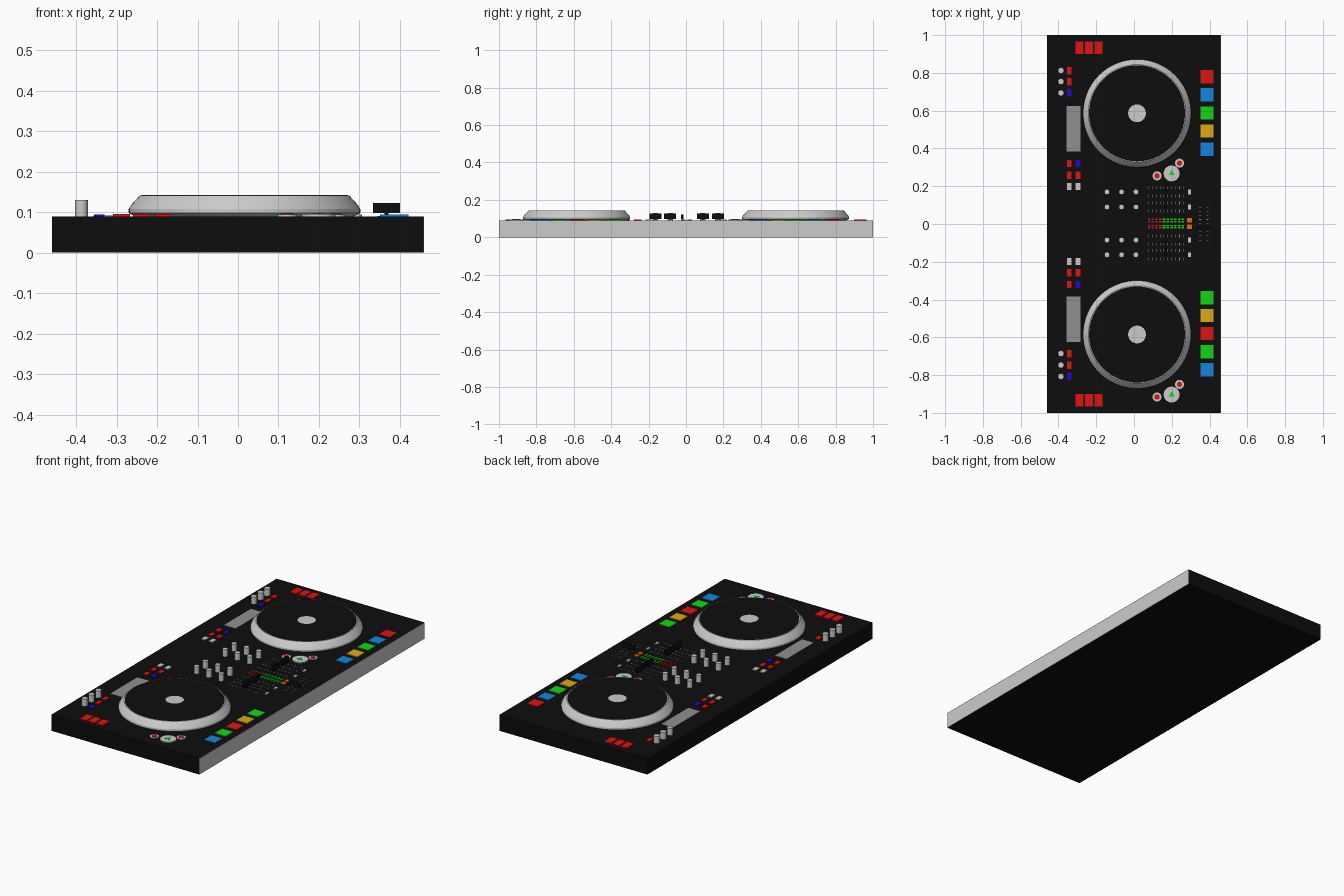
import bpy, bmesh, math
from mathutils import Matrix

if "Cube" in bpy.data.objects:
    bpy.data.objects.remove(bpy.data.objects["Cube"])

TOP = 0.09  # height of the casing's upper face


def material(name, r, g, b):
    m = bpy.data.materials.new(name)
    m.diffuse_color = (r, g, b, 1)
    m.use_nodes = True
    m.node_tree.nodes["Principled BSDF"].inputs["Base Color"].default_value = m.diffuse_color
    return m


BLACK = material("black", 0.004, 0.004, 0.004)
RED = material("red", 0.72, 0.007, 0.007)
GREEN = material("green", 0.007, 0.68, 0.007)
BLUE = material("blue", 0.007, 0.24, 0.72)
INDIGO = material("indigo", 0.017, 0.002, 0.6)
YELLOW = material("yellow", 0.73, 0.4, 0.007)
ORANGE = material("orange", 0.75, 0.13, 0.007)
DARK_GREY = material("dark_grey", 0.28, 0.28, 0.28)


def finish(name, bm, mat=None, smooth=False):
    mesh = bpy.data.meshes.new(name)
    bm.to_mesh(mesh)
    bm.free()
    ob = bpy.data.objects.new(name, mesh)
    bpy.context.collection.objects.link(ob)
    if mat:
        mesh.materials.append(mat)
    if smooth:
        bpy.ops.object.select_all(action='DESELECT')
        ob.select_set(True)
        bpy.context.view_layer.objects.active = ob
        bpy.ops.object.shade_smooth_by_angle(angle=math.radians(30))
    return ob


def boxes(name, centres, size, z0, z1, mat=None):
    """One object holding equal boxes at the given x, y centres."""
    bm = bmesh.new()
    for x, y in centres:
        bmesh.ops.create_cube(bm, size=1, matrix=Matrix.Translation((x, y, (z0 + z1) / 2))
                              @ Matrix.Diagonal((size[0], size[1], z1 - z0, 1)))
    return finish(name, bm, mat)


def discs(name, centres, r, z0, z1, mat=None, sides=32, r_top=None):
    """One object holding equal upright cylinders."""
    bm = bmesh.new()
    for x, y in centres:
        bmesh.ops.create_cone(bm, cap_ends=True, segments=sides, radius1=r,
                              radius2=r if r_top is None else r_top, depth=z1 - z0,
                              matrix=Matrix.Translation((x, y, (z0 + z1) / 2)))
    return finish(name, bm, mat, smooth=sides > 8)


def lathe(name, profile, x, y, sides=96):
    bm = bmesh.new()
    verts = [bm.verts.new((r, 0, z)) for r, z in profile]
    edges = [bm.edges.new(p) for p in zip(verts, verts[1:])]
    bmesh.ops.spin(bm, geom=verts + edges, cent=(0, 0, 0), axis=(0, 0, 1),
                   angle=math.tau, steps=sides)
    bmesh.ops.remove_doubles(bm, verts=bm.verts, dist=1e-5)
    bmesh.ops.recalc_face_normals(bm, faces=bm.faces)
    bmesh.ops.translate(bm, verts=bm.verts, vec=(x, y, 0))
    return finish(name, bm, smooth=True)


# Casing with a grey panel along the +x edge
boxes("casing", [(-0.001, 0)], (0.918, 2), 0, TOP, BLACK)
boxes("edge_panel", [(0.459, 0)], (0.002, 2), 0, TOP - 0.0005)

# Two decks: the +y one, and the same layout moved towards -y
for side, dy in (("upper", 0), ("lower", -1.171)):
    # Jog wheel: bevelled rim, black plate and centre disc
    jx, jy = 0.016, 0.586 + dy
    lathe(side + "_jog_rim", [(0, TOP), (0.27, TOP), (0.28, 0.095), (0.286, 0.098),
                              (0.286, 0.108), (0.28, 0.118), (0.258, 0.142), (0, 0.142)], jx, jy)
    discs(side + "_jog_plate", [(jx, jy)], 0.254, 0.14, 0.1425, BLACK, 96)
    discs(side + "_jog_centre", [(jx, jy)], 0.047, 0.141, 0.1432, None, 48)

    # Play button with a triangle, and two ringed cue buttons
    discs(side + "_play_button", [(0.199, 0.268 + dy)], 0.042, TOP, 0.096, None, 48)
    discs(side + "_play_triangle", [(0.199, 0.268 + dy)], 0.018, 0.095, 0.0975, GREEN, 3)
    cues = [(0.122, 0.255 + dy), (0.241, 0.322 + dy)]
    discs(side + "_cue_rings", cues, 0.024, TOP, 0.095)
    discs(side + "_cue_buttons", cues, 0.014, 0.094, 0.0965, RED)

    # Effect knobs with a button beside each
    rows = (0.812, 0.754, 0.694) if side == "upper" else (-0.686, -0.747, -0.807)
    discs(side + "_effect_knobs", [(-0.387, y) for y in rows], 0.016, TOP, 0.13)
    boxes(side + "_effect_buttons", [(-0.343, y) for y in rows[:2]], (0.026, 0.04), TOP, 0.095, RED)
    boxes(side + "_effect_select", [(-0.343, rows[2])], (0.026, 0.04), TOP, 0.095, INDIGO)

# Performance pads
pads = {
    RED: (0.78, -0.58), BLUE: (0.684, 0.396, -0.772),
    GREEN: (0.588, -0.39, -0.676), YELLOW: (0.492, -0.485),
}
for mat, rows in pads.items():
    boxes(mat.name + "_pads", [(0.386, y) for y in rows], (0.07, 0.07), TOP, 0.094, mat)

# Controls mirrored across the mixer
for side, s in (("upper", 1), ("lower", -1)):
    boxes(side + "_loop_buttons", [(x, s * 0.932) for x in (-0.288, -0.238, -0.187)],
          (0.042, 0.066), TOP, 0.096, RED)
    boxes(side + "_pitch_plate", [(-0.32, s * 0.504)], (0.073, 0.24), TOP, 0.0925, DARK_GREY)
    small = (0.026, 0.038)
    boxes(side + "_red_buttons", [(-0.343, s * 0.32), (-0.343, s * 0.258), (-0.296, s * 0.258)],
          small, TOP, 0.095, RED)
    boxes(side + "_sync_button", [(-0.296, s * 0.32)], small, TOP, 0.095, INDIGO)
    boxes(side + "_grey_buttons", [(-0.343, s * 0.198), (-0.296, s * 0.198)], small, TOP, 0.095)

# Mixer: tone knobs, channel buttons and faders for four channels
channels = (0.17, 0.09, -0.085, -0.163)
discs("tone_knobs", [(x, y) for y in channels for x in (-0.143, -0.066, 0.01)], 0.0145, TOP, 0.13)
boxes("channel_buttons", [(0.294, y) for y in channels], (0.015, 0.026), TOP, 0.095)
boxes("fader_stems", [(0.167, y) for y in channels], (0.004, 0.01), TOP, 0.1, BLACK)
boxes("fader_caps", [(0.167, y) for y in channels], (0.014, 0.064), 0.099, 0.128, BLACK)
boxes("fader_ticks", [(0.077 + 0.0205 * i, y + s * 0.022) for y in channels
                      for s in (-1, 1) for i in range(10)], (0.003, 0.015), TOP, 0.0908, DARK_GREY)

# Level meters with an orange button at the end
meters = (0.019, -0.014)
boxes("meter_red_lights", [(0.079 + 0.02 * i, y + d) for y in meters for d in (-0.006, 0.006)
                           for i in range(4)], (0.011, 0.008), TOP, 0.092, RED)
boxes("meter_green_lights", [(0.159 + 0.02 * i, y + d) for y in meters for d in (-0.006, 0.006)
                             for i in range(6)], (0.014, 0.008), TOP, 0.092, GREEN)
boxes("meter_buttons", [(0.293, y) for y in meters], (0.026, 0.024), TOP, 0.095, ORANGE)

# Crossfader
boxes("crossfader_stem", [(0.367, -0.02)], (0.01, 0.004), TOP, 0.1, BLACK)
boxes("crossfader_cap", [(0.367, -0.02)], (0.066, 0.014), 0.098, 0.123, BLACK)
boxes("crossfader_ticks", [(x, -0.085 + 0.0218 * i) for x in (0.35, 0.389) for i in range(9)],
      (0.012, 0.003), TOP, 0.0908, DARK_GREY)
